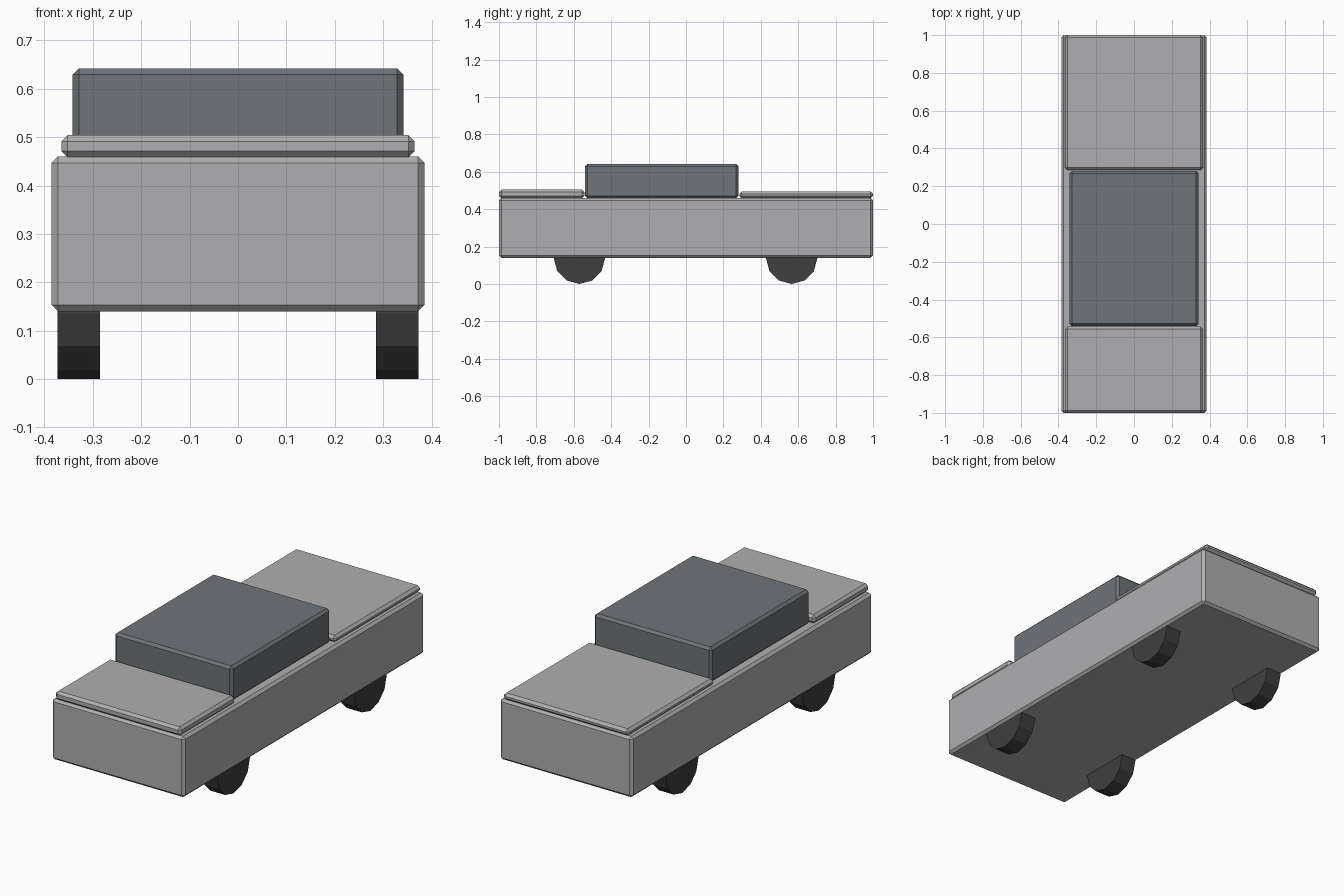
import bpy
import math

cube = bpy.data.objects.get("Cube")
if cube:
    bpy.data.objects.remove(cube, do_unlink=True)


def material(name, colour):
    mat = bpy.data.materials.new(name)
    mat.use_nodes = True
    mat.diffuse_color = (*colour, 1)
    shader = next(n for n in mat.node_tree.nodes if n.type == "BSDF_PRINCIPLED")
    shader.inputs["Base Color"].default_value = (*colour, 1)
    return mat


def bevelled_box(name, low, high, mat, bevel=0.013):
    centre = [(a + b) / 2 for a, b in zip(low, high)]
    bpy.ops.mesh.primitive_cube_add(size=1, location=centre)
    obj = bpy.context.object
    obj.name = name
    for vert in obj.data.vertices:
        vert.co = [c * (b - a) for c, a, b in zip(vert.co, low, high)]
    mod = obj.modifiers.new("chamfer", "BEVEL")
    mod.width = bevel
    mod.segments = 1
    obj.data.materials.append(mat)
    return obj


paint = material("silver paint", (0.43, 0.43, 0.44))
glass = material("slate glass", (0.153, 0.178, 0.19))
rubber = material("black rubber", (0.05, 0.05, 0.052))

# Body, raised lids and cabin
bevelled_box("body", (-0.385, -1, 0.14), (0.385, 1, 0.46), paint)
bevelled_box("hood", (-0.365, -1, 0.458), (0.365, -0.543, 0.504), paint)
bevelled_box("trunk_lid", (-0.365, 0.285, 0.458), (0.365, 1, 0.494), paint)
bevelled_box("cabin", (-0.342, -0.54, 0.458), (0.342, 0.28, 0.642), glass)

# Twelve-sided wheels, half sunk into the body
RADIUS = 0.137
for end, y in (("front", -0.57), ("rear", 0.565)):
    for side, x in (("left", 0.329), ("right", -0.329)):
        bpy.ops.mesh.primitive_cylinder_add(
            vertices=12, radius=RADIUS, depth=0.087,
            location=(x, y, RADIUS), rotation=(0, math.pi / 2, 0))
        wheel = bpy.context.object
        wheel.name = f"{end}_{side}_wheel"
        wheel.data.materials.append(rubber)
